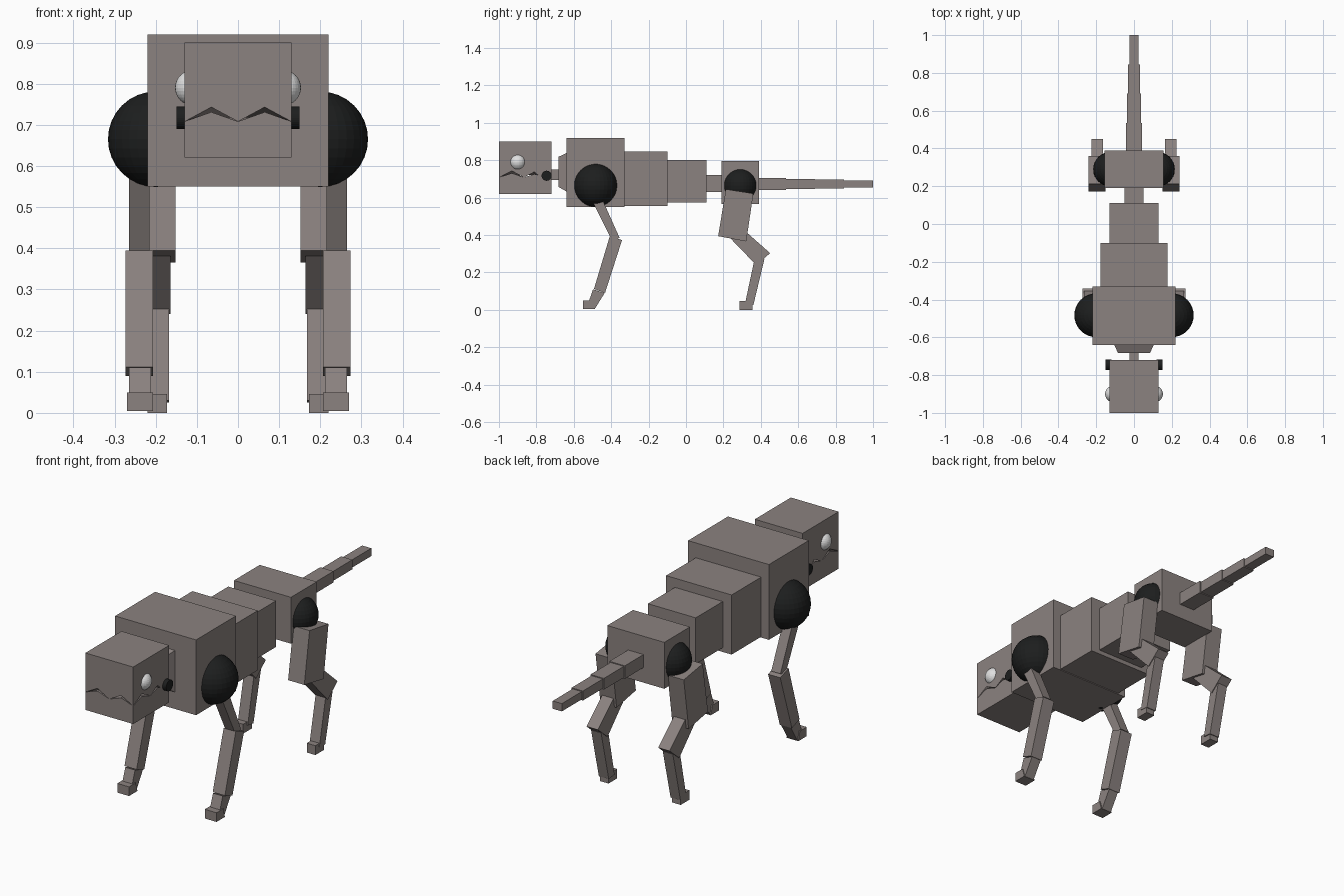
import bpy, bmesh, math
from mathutils import Matrix

if "Cube" in bpy.data.objects:
    bpy.data.objects.remove(bpy.data.objects["Cube"])


def material(name, r, g, b):
    m = bpy.data.materials.new(name)
    m.use_nodes = True
    m.diffuse_color = (r, g, b, 1)
    bsdf = m.node_tree.nodes["Principled BSDF"]
    bsdf.inputs["Base Color"].default_value = (r, g, b, 1)
    bsdf.inputs["Roughness"].default_value = 0.8
    return m


GREY = material("warm grey", 0.26, 0.225, 0.215)
BLACK = material("joint black", 0.012, 0.013, 0.013)
WHITE = material("eye white", 0.75, 0.75, 0.75)


def finish(name, bm, mat):
    bmesh.ops.recalc_face_normals(bm, faces=bm.faces)
    mesh = bpy.data.meshes.new(name)
    bm.to_mesh(mesh)
    bm.free()
    mesh.materials.append(mat)
    ob = bpy.data.objects.new(name, mesh)
    bpy.context.collection.objects.link(ob)
    return ob


def loft(name, rings, mat=GREY):
    """Solid through equal-length rings of points, closed at both ends."""
    bm = bmesh.new()
    loops = [[bm.verts.new(p) for p in ring] for ring in rings]
    n = len(loops[0])
    for a, b in zip(loops, loops[1:]):
        for i in range(n):
            j = (i + 1) % n
            bm.faces.new((a[i], a[j], b[j], b[i]))
    bm.faces.new(loops[0])
    bm.faces.new(loops[-1])
    return finish(name, bm, mat)


def section(y, half_width, z0, z1):
    w = half_width
    return [(-w, y, z0), (w, y, z0), (w, y, z1), (-w, y, z1)]


def block(name, y0, y1, half_width, z0, z1):
    return loft(name, [section(y0, half_width, z0, z1), section(y1, half_width, z0, z1)])


def limb(name, side, x0, x1, outline):
    """Side outline in (y, z), extruded across x."""
    return loft(name, [[(side * x, y, z) for y, z in outline] for x in (x0, x1)])


def ball(name, centre, radius, mat):
    bm = bmesh.new()
    bmesh.ops.create_uvsphere(bm, u_segments=32, v_segments=16, radius=radius,
                              matrix=Matrix.Translation(centre))
    return finish(name, bm, mat)


# Head split into two jaws along a zigzag mouth line
HW, FRONT, BACK = 0.13, -1.0, -0.72
VALLEY, PEAK, REST = 0.708, 0.743, 0.72
half_rim = [(HW / 2, FRONT, PEAK), (HW, FRONT, VALLEY), (HW, -0.932, PEAK),
            (HW, -0.866, VALLEY), (HW, -0.81, 0.738), (HW, -0.79, REST), (HW, BACK, REST)]
rim = [(0, FRONT, VALLEY)] + half_rim + [(-x, y, z) for x, y, z in reversed(half_rim)]


def jaw(name, flat_z, gap):
    bm = bmesh.new()
    flat = [bm.verts.new((x, y, flat_z)) for x, y, z in rim]
    teeth = [bm.verts.new((x, y, z - gap if z > 0.73 else z)) for x, y, z in rim]
    middle = bm.verts.new((0, -0.86, REST - gap))
    bm.faces.new(flat)
    for i in range(len(rim)):
        j = (i + 1) % len(rim)
        bm.faces.new((flat[i], flat[j], teeth[j], teeth[i]))
        bm.faces.new((teeth[i], teeth[j], middle))
    return finish(name, bm, GREY)


jaw("upper_head", 0.9, 0)
jaw("lower_jaw", 0.62, 0.012)

# Neck and body blocks
block("neck", -0.73, -0.67, 0.025, 0.695, 0.75)
loft("neck_collar", [section(-0.682, 0.085, 0.658, 0.818),
                     section(-0.635, 0.107, 0.63, 0.84)])
block("chest", -0.64, -0.33, 0.22, 0.55, 0.92)
block("ribs", -0.34, -0.1, 0.178, 0.554, 0.847)
block("waist", -0.11, 0.11, 0.13, 0.575, 0.802)
block("spine_link", 0.1, 0.2, 0.05, 0.63, 0.72)
block("hips", 0.19, 0.39, 0.155, 0.567, 0.795)

# Stepped tail
for i in range(4):
    start = 0.38 + 0.155 * i
    w = 0.042 - 0.0057 * i
    h = 0.032 - 0.0043 * i
    block(f"tail_segment_{i + 1}", start, start + 0.155, w, 0.673 - h, 0.673 + h)

# Paired parts
for label, s in (("left", 1), ("right", -1)):
    ball(f"{label}_eye", (s * 0.11, -0.9, 0.79), 0.043, WHITE)
    ball(f"{label}_shoulder", (s * 0.2, -0.483, 0.665), 0.116, BLACK)
    ball(f"{label}_hip_joint", (s * 0.125, 0.29, 0.665), 0.091, BLACK)

    bm = bmesh.new()
    place = Matrix.Translation((s * 0.135, -0.745, 0.717)) @ Matrix.Rotation(math.pi / 2, 4, 'Y')
    bmesh.ops.create_cone(bm, cap_ends=True, segments=32, radius1=0.027, radius2=0.027,
                          depth=0.03, matrix=place)
    finish(f"{label}_jaw_hinge", bm, BLACK)

    # Front leg
    limb(f"{label}_front_upper_leg", s, 0.215, 0.265,
         [(-0.525, 0.63), (-0.465, 0.63), (-0.355, 0.385), (-0.395, 0.37)])
    limb(f"{label}_front_lower_leg", s, 0.207, 0.273,
         [(-0.407, 0.395), (-0.342, 0.373), (-0.433, 0.09), (-0.492, 0.112)])
    limb(f"{label}_front_ankle", s, 0.212, 0.265,
         [(-0.497, 0.11), (-0.435, 0.09), (-0.487, 0.006), (-0.525, 0.03)])
    limb(f"{label}_front_foot", s, 0.206, 0.27,
         [(-0.552, 0.005), (-0.487, 0.005), (-0.5, 0.05), (-0.552, 0.05)])

    # Rear leg
    limb(f"{label}_thigh", s, 0.152, 0.24,
         [(0.213, 0.645), (0.36, 0.622), (0.322, 0.366), (0.172, 0.394)])
    limb(f"{label}_rear_hock", s, 0.164, 0.226,
         [(0.235, 0.385), (0.32, 0.418), (0.45, 0.303), (0.375, 0.24)])
    limb(f"{label}_rear_shin", s, 0.168, 0.222,
         [(0.364, 0.26), (0.42, 0.275), (0.36, 0.025), (0.315, 0.03)])
    limb(f"{label}_rear_foot", s, 0.173, 0.22,
         [(0.287, 0), (0.355, 0), (0.355, 0.046), (0.287, 0.046)])
